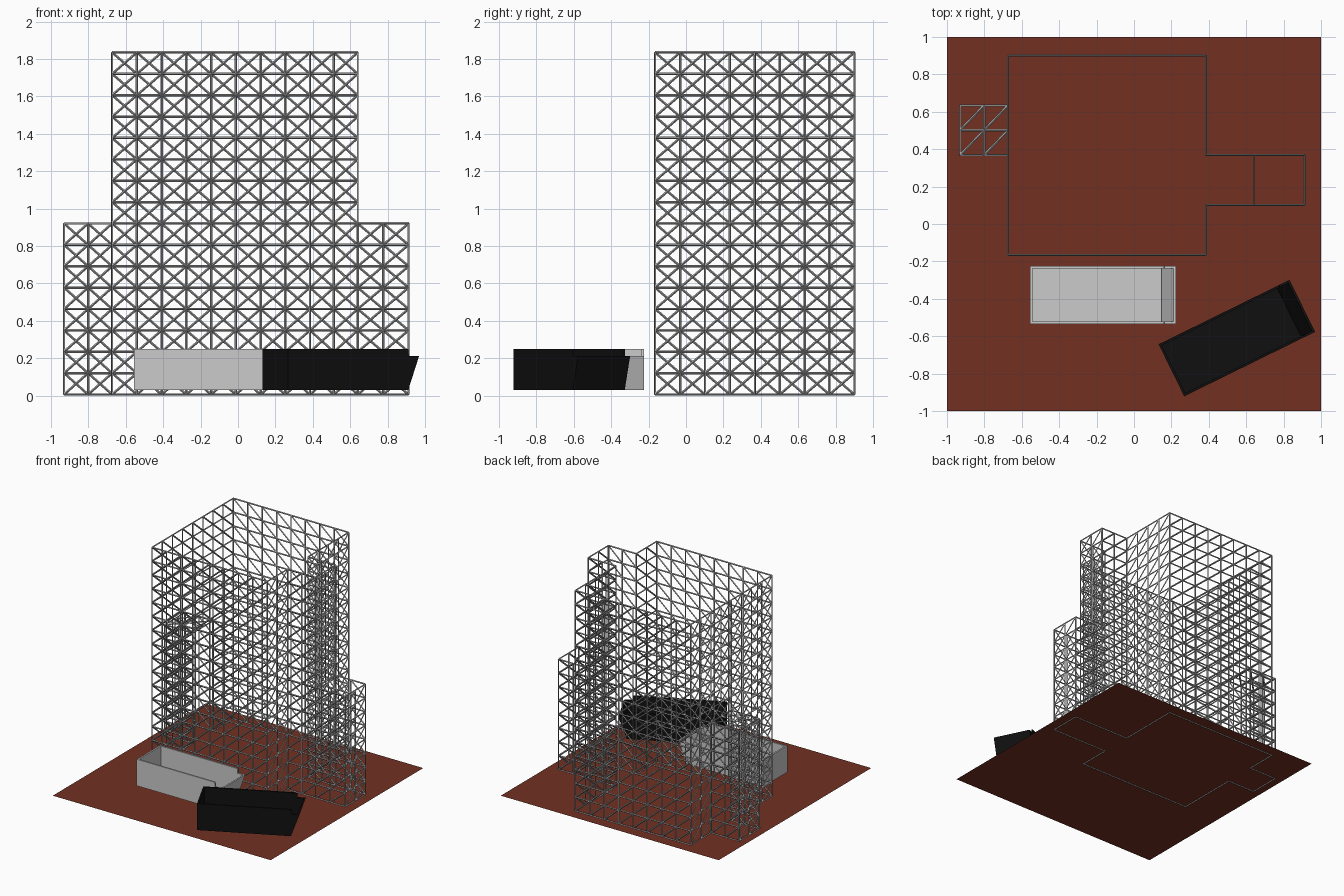
import bpy, bmesh, math
from mathutils import Vector

if "Cube" in bpy.data.objects:
    bpy.data.objects.remove(bpy.data.objects["Cube"])

BASE = 0.006          # ground level
LEVEL = 0.1143        # storey height


def material(name, rgb):
    m = bpy.data.materials.new(name)
    m.diffuse_color = (*rgb, 1)
    m.use_nodes = True
    m.node_tree.nodes["Principled BSDF"].inputs["Base Color"].default_value = m.diffuse_color
    return m


def make_object(name, bm, mat=None):
    me = bpy.data.meshes.new(name)
    bm.to_mesh(me)
    bm.free()
    ob = bpy.data.objects.new(name, me)
    bpy.context.collection.objects.link(ob)
    if mat:
        me.materials.append(mat)
    return ob


def lattice(bm, origin, u, v, nu, nv):
    """Grid of cells, each split by one diagonal."""
    o, u, v = Vector(origin), Vector(u) / nu, Vector(v) / nv
    g = [[bm.verts.new(o + u * i + v * j) for j in range(nv + 1)] for i in range(nu + 1)]
    for i in range(nu):
        for j in range(nv):
            a, b, c, d = g[i][j], g[i + 1][j], g[i + 1][j + 1], g[i][j + 1]
            bm.faces.new((a, b, c))
            bm.faces.new((a, c, d))


def wall(bm, p, q, n, k0, k1):
    lattice(bm, (*p, BASE + k0 * LEVEL), (q[0] - p[0], q[1] - p[1], 0),
            (0, 0, (k1 - k0) * LEVEL), n, k1 - k0)


def strut(bm, a, b, n, w, d):
    """Bar with a diamond section: half width w, half depth d along n."""
    s = n.cross((b - a).normalized())
    offsets = (s * w, n * d, s * -w, n * -d)
    ra = [bm.verts.new(a + o) for o in offsets]
    rb = [bm.verts.new(b + o) for o in offsets]
    for i in range(4):
        j = (i + 1) % 4
        bm.faces.new((ra[i], ra[j], rb[j], rb[i]))


# ground
bm = bmesh.new()
bmesh.ops.create_grid(bm, x_segments=1, y_segments=1, size=1)
ground = make_object("ground", bm, material("brown_earth", (0.17, 0.03, 0.016)))
ground.location.z = BASE

# scaffold layout: main block, tall and low right wings, low left wing
XL, X0, X1, X2, X3 = -0.93, -0.673, 0.385, 0.64, 0.912
Y0, Y1, Y2, Y3, Y4 = -0.165, 0.102, 0.368, 0.634, 0.9
grid = bmesh.new()
for p, q, n, k0, k1 in (
        ((X0, Y0), (X1, Y0), 8, 0, 16),   # front
        ((X1, Y0), (X1, Y1), 2, 0, 16),   # right, front part
        ((X1, Y1), (X2, Y1), 2, 0, 16),   # right wing
        ((X2, Y1), (X3, Y1), 2, 0, 8),
        ((X3, Y1), (X3, Y2), 2, 0, 8),
        ((X3, Y2), (X2, Y2), 2, 0, 8),
        ((X2, Y1), (X2, Y2), 2, 8, 16),
        ((X2, Y2), (X1, Y2), 2, 0, 16),
        ((X1, Y2), (X1, Y4), 4, 0, 16),   # right, back part
        ((X1, Y4), (X0, Y4), 8, 0, 16),   # back
        ((X0, Y4), (X0, Y3), 2, 0, 16),   # left, back part
        ((X0, Y3), (XL, Y3), 2, 0, 8),    # left wing
        ((XL, Y3), (XL, Y2), 2, 0, 8),
        ((XL, Y2), (X0, Y2), 2, 0, 8),
        ((X0, Y3), (X0, Y2), 2, 8, 16),
        ((X0, Y2), (X0, Y0), 4, 0, 16)):  # left, front part
    wall(grid, p, q, n, k0, k1)
# left wing roof
lattice(grid, (XL, Y2, BASE + 8 * LEVEL), (X0 - XL, 0, 0), (0, Y3 - Y2, 0), 2, 2)
bmesh.ops.remove_doubles(grid, verts=grid.verts[:], dist=0.001)
grid.normal_update()

# scaffold struts along every lattice edge
bm = bmesh.new()
for e in grid.edges:
    n = sum((f.normal for f in e.link_faces), Vector())
    if n.length > 0.01:
        strut(bm, e.verts[0].co, e.verts[1].co, n.normalized(), 0.0065, 0.005)
grid.free()
bmesh.ops.recalc_face_normals(bm, faces=bm.faces[:])
make_object("scaffold", bm, material("steel", (0.4, 0.4, 0.4)))


def prism(bm, profile, y0, y1):
    """Closed solid from an x-z profile between y0 and y1."""
    a = [bm.verts.new((x, y0, z)) for x, z in profile]
    b = [bm.verts.new((x, y1, z)) for x, z in profile]
    bm.faces.new(a)
    bm.faces.new(b[::-1])
    for i in range(len(a)):
        j = (i + 1) % len(a)
        bm.faces.new((a[j], a[i], b[i], b[j]))


def skip(name, loc, angle, mat=None):
    """Open container with one end flared outwards."""
    bm = bmesh.new()
    L, W, T, E = 0.39, 0.155, 0.013, 0.325
    lo, hi, lip = 0.03, 0.25, 0.212
    side = [(-L, lo), (E, lo), (L, lip), (E + 0.004, lip), (E, hi), (-L, hi)]
    prism(bm, side, -W, -W + T)
    prism(bm, side, W - T, W)
    prism(bm, [(-L, lo), (-L + T, lo), (-L + T, hi), (-L, hi)], -W + T, W - T)
    prism(bm, [(-L + T, lo), (E - T, lo), (E - T, lo + T), (-L + T, lo + T)], -W + T, W - T)
    prism(bm, [(E - T, lo), (E, lo), (L, lip), (L - T, lip)], -W + T, W - T)
    bmesh.ops.recalc_face_normals(bm, faces=bm.faces[:])
    ob = make_object(name, bm, mat)
    ob.location = (*loc, 0)
    ob.rotation_euler.z = math.radians(angle)


skip("grey_skip", (-0.165, -0.38), 0)
skip("black_skip", (0.55, -0.61), 26.2, material("black_paint", (0.005, 0.005, 0.005)))
